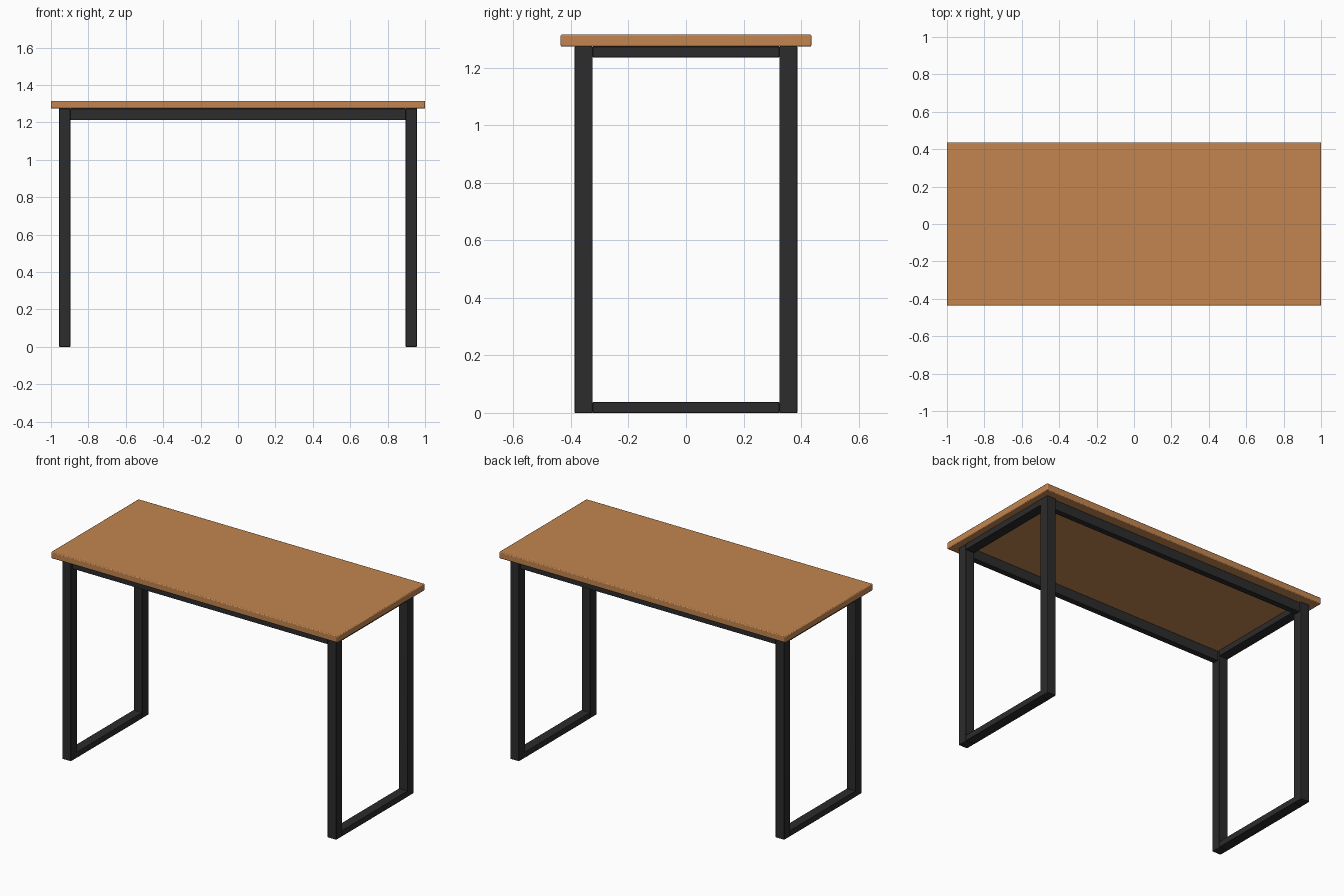
import bpy

if "Cube" in bpy.data.objects:
    bpy.data.objects.remove(bpy.data.objects["Cube"])


def material(name, rgb):
    m = bpy.data.materials.new(name)
    m.diffuse_color = (*rgb, 1.0)
    m.use_nodes = True
    m.node_tree.nodes["Principled BSDF"].inputs["Base Color"].default_value = m.diffuse_color
    return m


WOOD = material("warm_wood", (0.54, 0.235, 0.078))
METAL = material("black_metal", (0.025, 0.025, 0.026))


def box(name, lo, hi, mat, bevel):
    """Bevelled box spanning the corners lo and hi."""
    bpy.ops.mesh.primitive_cube_add(
        size=1, location=[(a + b) / 2 for a, b in zip(lo, hi)])
    ob = bpy.context.object
    ob.name = name
    ob.scale = [b - a for a, b in zip(lo, hi)]
    bpy.ops.object.transform_apply(location=False, rotation=False, scale=True)
    ob.data.materials.append(mat)
    mod = ob.modifiers.new("soft_edges", 'BEVEL')
    mod.width = bevel
    mod.segments = 2
    bpy.ops.object.shade_smooth_by_angle()
    return ob


TOP_Z, UNDER_Z = 1.315, 1.273      # table top faces
XI, XO = 0.896, 0.957              # leg inner and outer x
YI, YO = 0.325, 0.387              # leg inner and outer y
BAR = 0.037                        # thin side of the tubes

# table top
box("table_top", (-1, -0.436, UNDER_Z), (1, 0.436, TOP_Z), WOOD, 0.005)

for sx, side in ((-1, "left"), (1, "right")):
    x0, x1 = sorted((sx * XI, sx * XO))
    # legs
    for sy, end in ((-1, "front"), (1, "back")):
        y0, y1 = sorted((sy * YI, sy * YO))
        box(f"{end}_{side}_leg", (x0, y0, 0), (x1, y1, UNDER_Z), METAL, 0.003)
    # floor bar and upper bar closing each side frame
    box(f"{side}_floor_bar", (x0, -YI, 0), (x1, YI, BAR), METAL, 0.002)
    box(f"{side}_upper_bar", (x0, -YI, UNDER_Z - BAR), (x1, YI, UNDER_Z), METAL, 0.002)

# long rails under the top
for sy, end in ((-1, "front"), (1, "back")):
    yc = sy * (YI + YO) / 2
    box(f"{end}_rail", (-XI, yc - BAR / 2, UNDER_Z - 0.061),
        (XI, yc + BAR / 2, UNDER_Z), METAL, 0.002)
